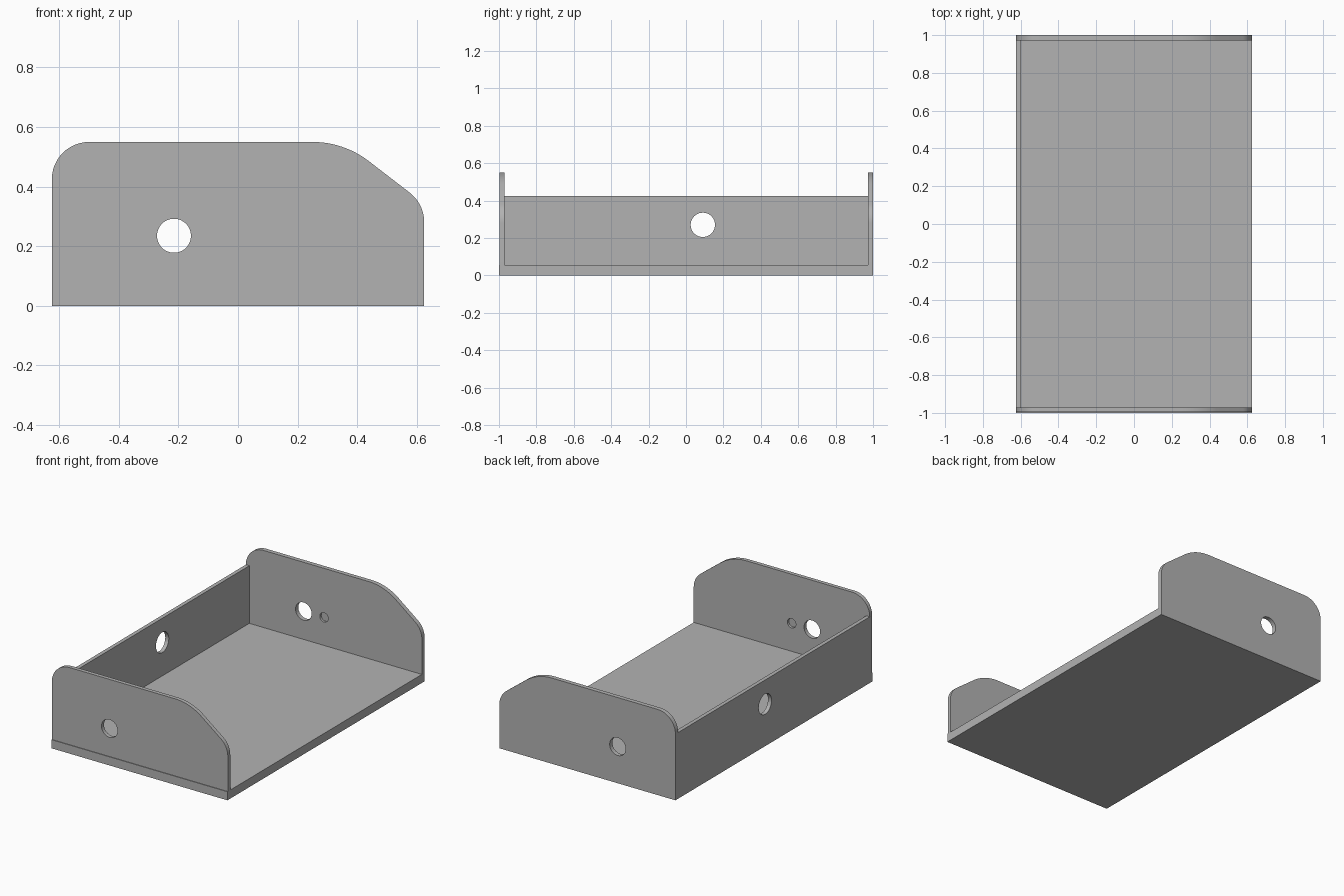
import bpy, bmesh
from math import sin, cos, pi, radians
from mathutils import Matrix

cube = bpy.data.objects.get("Cube")
if cube:
    bpy.data.objects.remove(cube, do_unlink=True)

grey = bpy.data.materials.new("plain grey")
grey.use_nodes = True
colour = (0.45, 0.45, 0.45, 1)
grey.diffuse_color = colour
grey.node_tree.nodes["Principled BSDF"].inputs["Base Color"].default_value = colour

HALF_X, BASE_TOP, TOP = 0.625, 0.055, 0.55


def finish(bm, name):
    bmesh.ops.recalc_face_normals(bm, faces=bm.faces)
    mesh = bpy.data.meshes.new(name)
    bm.to_mesh(mesh)
    bm.free()
    mesh.materials.append(grey)
    obj = bpy.data.objects.new(name, mesh)
    bpy.context.scene.collection.objects.link(obj)
    return obj


def box(name, low, high):
    bm = bmesh.new()
    bmesh.ops.create_cube(bm, size=1)
    for v in bm.verts:
        v.co = [l + (c + 0.5) * (h - l) for c, l, h in zip(v.co, low, high)]
    return finish(bm, name)


def drill(target, name, centre, radius, depth, axis):
    """Cut a round hole along the x or y axis."""
    turn = Matrix.Rotation(pi / 2, 4, "Y" if axis == "X" else "X")
    bm = bmesh.new()
    bmesh.ops.create_cone(bm, cap_ends=True, segments=48, radius1=radius, radius2=radius,
                          depth=depth, matrix=Matrix.Translation(centre) @ turn)
    cutter = finish(bm, name)
    mod = target.modifiers.new(name, "BOOLEAN")
    mod.object, mod.operation, mod.solver = cutter, "DIFFERENCE", "EXACT"
    cutters.append(cutter)


def arc(cx, cz, r, start, end, steps=12):
    angles = [radians(start + (end - start) * i / steps) for i in range(steps + 1)]
    return [(cx + r * cos(a), cz + r * sin(a)) for a in angles]


def end_plate(name, y0, y1):
    """Rounded plate with one sloping shoulder, extruded along y."""
    r, big, edge = 0.125, 0.31, HALF_X
    outline = [(-edge, BASE_TOP), (edge, BASE_TOP)]
    outline += arc(edge - r, 0.281, r, 0, 52.4)
    outline += arc(0.25, TOP - big, big, 52.4, 90)
    outline += arc(r - edge, TOP - r, r, 90, 180)
    bm = bmesh.new()
    face = bm.faces.new([bm.verts.new((x, y0, z)) for x, z in outline])
    out = bmesh.ops.extrude_face_region(bm, geom=[face])
    verts = [g for g in out["geom"] if isinstance(g, bmesh.types.BMVert)]
    bmesh.ops.translate(bm, verts=verts, vec=(0, y1 - y0, 0))
    return finish(bm, name)


cutters = []

# Base and long wall
base = box("base", (-HALF_X, -1, 0), (HALF_X, 1, BASE_TOP))
wall = box("long_wall", (-HALF_X, -0.971, BASE_TOP), (-0.6, 0.972, 0.425))
drill(wall, "wall_hole_cutter", (-0.61, 0.09, 0.27), 0.065, 0.2, "X")

# End plates, each with a through hole and a shallow inner recess
plates = []
for name, y0, y1, inner in (("front_plate", -0.996, -0.971, -0.971),
                            ("back_plate", 0.972, 1.0, 0.972)):
    plate = end_plate(name, y0, y1)
    drill(plate, name + "_hole_cutter", (-0.215, inner, 0.235), 0.057, 0.2, "Y")
    drill(plate, name + "_recess_cutter", (-0.07, inner, 0.235), 0.03, 0.03, "Y")
    plates.append(plate)

# Apply the cuts, remove the cutters and keep edges sharp
for obj in [wall] + plates:
    bpy.ops.object.select_all(action="DESELECT")
    bpy.context.view_layer.objects.active = obj
    obj.select_set(True)
    for mod in list(obj.modifiers):
        bpy.ops.object.modifier_apply(modifier=mod.name)
    bpy.ops.object.shade_smooth_by_angle(angle=radians(30))
for cutter in cutters:
    bpy.data.objects.remove(cutter, do_unlink=True)
